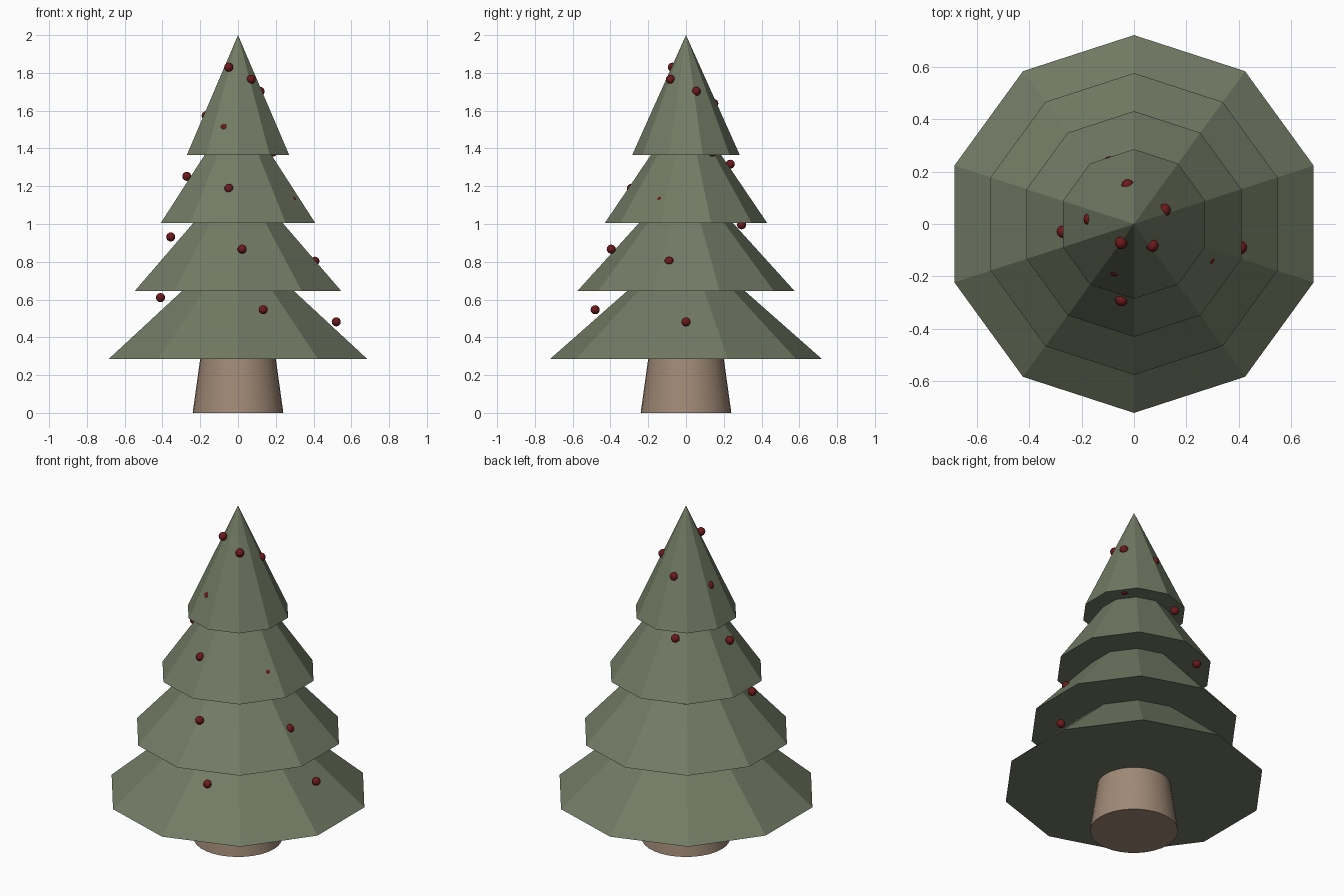
import bpy
from math import sin, cos, radians

if "Cube" in bpy.data.objects:
    bpy.data.objects.remove(bpy.data.objects["Cube"])


def material(name, rgb):
    m = bpy.data.materials.new(name)
    m.diffuse_color = (*rgb, 1)
    m.use_nodes = True
    m.node_tree.nodes["Principled BSDF"].inputs["Base Color"].default_value = m.diffuse_color
    return m


def finish(name, mat):
    ob = bpy.context.object
    ob.name = name
    ob.data.materials.append(mat)
    return ob


def cone(name, sides, r1, r2, z, height, mat):
    bpy.ops.mesh.primitive_cone_add(vertices=sides, radius1=r1, radius2=r2,
                                    depth=height, location=(0, 0, z + height / 2))
    return finish(name, mat)


needles = material("needles", (0.17, 0.20, 0.13))
bark = material("bark", (0.35, 0.25, 0.18))
red = material("red", (0.15, 0.01, 0.012))

# Tapered round trunk, its top hidden inside the lowest tier
cone("trunk", 32, 0.24, 0.19, 0, 0.36, bark)
bpy.ops.object.shade_smooth_by_angle(angle=radians(40))

# Four overlapping ten-sided tiers, flat shaded
for i in range(4):
    cone(f"tier_{i + 1}", 10, 0.72 - 0.145 * i, 0, 0.285 + 0.36 * i, 0.635, needles)

# Baubles on a clockwise spiral that narrows towards the tip
for i in range(22):
    a, r = -1.3 * i, 0.52 - 0.0206 * i
    bpy.ops.mesh.primitive_uv_sphere_add(
        segments=12, ring_count=8, radius=0.024,
        location=(r * cos(a), r * sin(a), 0.482 + 0.0642 * i))
    finish(f"bauble_{i + 1}", red)
    bpy.ops.object.shade_smooth()
